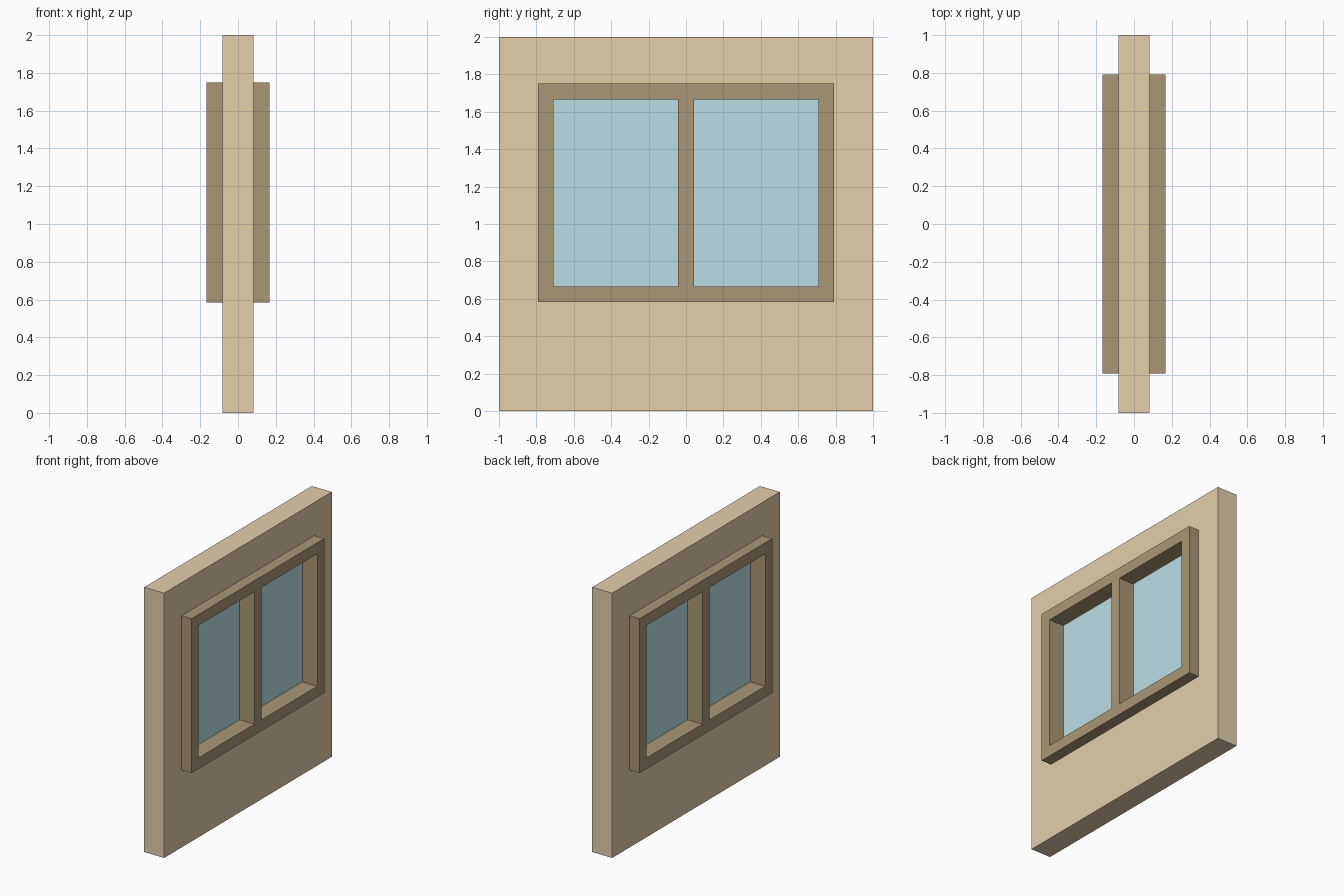
import bpy, bmesh

if "Cube" in bpy.data.objects:
    bpy.data.objects.remove(bpy.data.objects["Cube"])


def material(name, rgb):
    mat = bpy.data.materials.new(name)
    mat.diffuse_color = (*rgb, 1)
    mat.use_nodes = True
    mat.node_tree.nodes["Principled BSDF"].inputs["Base Color"].default_value = mat.diffuse_color
    return mat


def panel(name, ys, zs, holes, half, mat):
    """Slab in the YZ plane split at ys/zs, leaving the (column, row) holes open."""
    bm = bmesh.new()
    grid = [[bm.verts.new((-half, y, z)) for z in zs] for y in ys]
    for i in range(len(ys) - 1):
        for j in range(len(zs) - 1):
            if (i, j) not in holes:
                bm.faces.new((grid[i][j], grid[i + 1][j], grid[i + 1][j + 1], grid[i][j + 1]))
    bmesh.ops.delete(bm, geom=[v for v in bm.verts if not v.link_faces], context='VERTS')
    front = bmesh.ops.extrude_face_region(bm, geom=bm.faces[:], use_keep_orig=True)
    moved = [g for g in front["geom"] if isinstance(g, bmesh.types.BMVert)]
    bmesh.ops.translate(bm, verts=moved, vec=(2 * half, 0, 0))
    bmesh.ops.recalc_face_normals(bm, faces=bm.faces[:])
    mesh = bpy.data.meshes.new(name)
    bm.to_mesh(mesh)
    bm.free()
    mesh.materials.append(mat)
    obj = bpy.data.objects.new(name, mesh)
    bpy.context.collection.objects.link(obj)
    return obj


U = 1 / 24                       # model unit
OUT, IN, MID = 19 * U, 17 * U, U  # frame outer, frame inner, mullion half-width
BOT, TOP = 14 * U, 42 * U

tan = material("tan_wall", (0.78, 0.62, 0.41))
brown = material("brown_wood", (0.40, 0.31, 0.18))
blue = material("blue_glass", (0.50, 0.73, 0.79))

# Wall with an opening for the window
panel("wall", (-1, -OUT, OUT, 1), (0, BOT, TOP, 2), {(1, 1)}, 2 * U, tan)

# Frame with centre mullion, standing proud on both sides
panel("window_frame", (-OUT, -IN, -MID, MID, IN, OUT),
      (BOT, BOT + 2 * U, TOP - 2 * U, TOP), {(1, 1), (3, 1)}, 4 * U, brown)

# Two recessed panes
for side, y0, y1 in (("left", -IN, -MID), ("right", MID, IN)):
    panel(side + "_glass", (y0, y1), (BOT + 2 * U, TOP - 2 * U), set(), U, blue)
